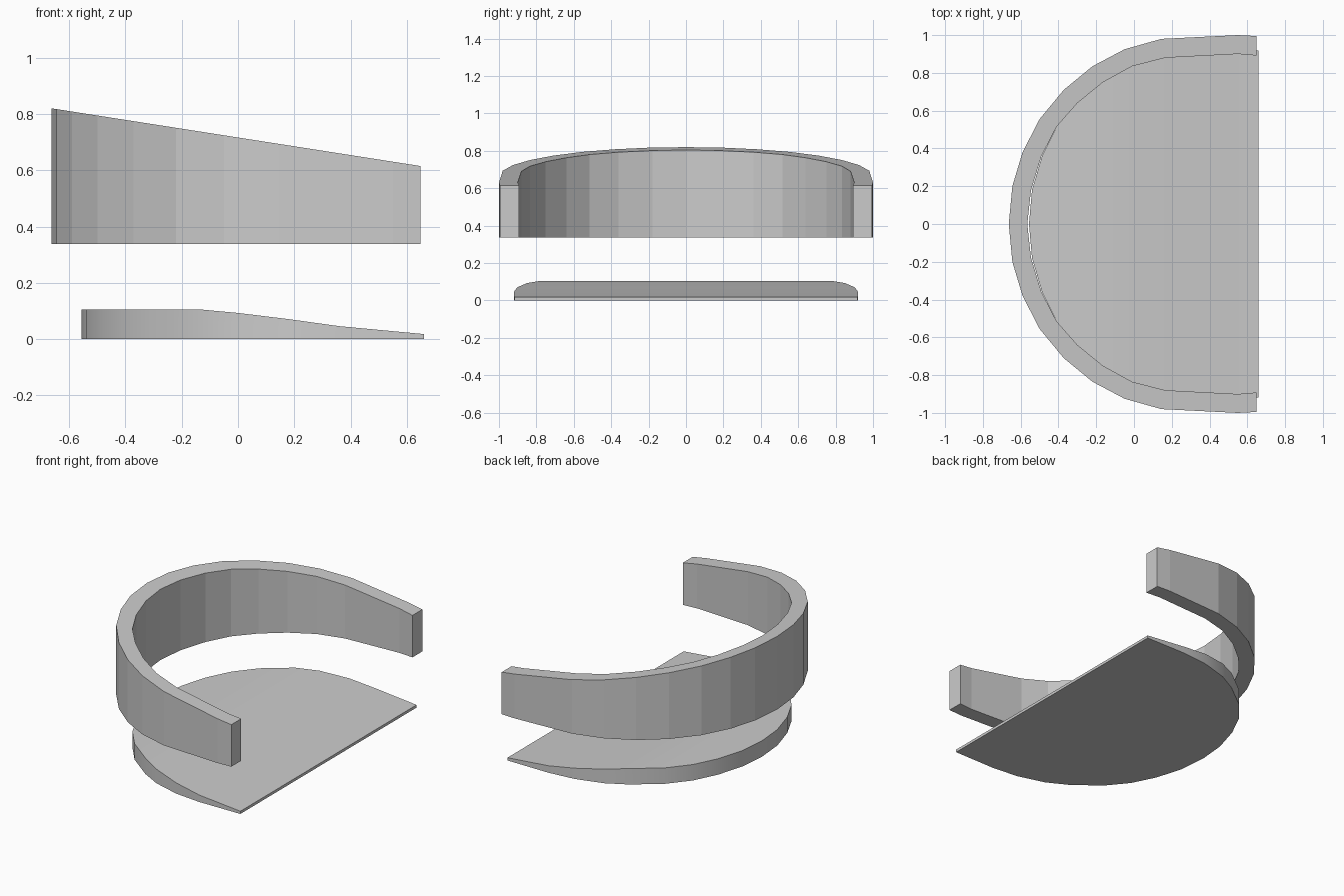
import bpy, bmesh

if "Cube" in bpy.data.objects:
    bpy.data.objects.remove(bpy.data.objects["Cube"])

# Half outlines in plan (y >= 0), from the rear centre to the front end
OUTER = [(-.663, 0), (-.644, .2), (-.59, .38), (-.5, .555), (-.372, .71),
         (-.22, .835), (-.05, .925), (.145, .98), (.55, 1.0), (.648, .995)]
INNER = [(-.565, 0), (-.545, .18), (-.49, .36), (-.41, .515), (-.30, .64),
         (-.165, .75), (-.01, .835), (.165, .88), (.55, .9), (.648, .892)]
PAD = [(-.556, 0), (-.54, .18), (-.487, .36), (-.41, .515), (-.30, .65), (-.13, .78),
       (0, .85), (.18, .902), (.36, .92), (.66, .918)]


def mirrored(half):
    return [(x, -y) for x, y in reversed(half[1:])] + half


def finish(name, bm):
    bmesh.ops.recalc_face_normals(bm, faces=bm.faces)
    mesh = bpy.data.meshes.new(name)
    bm.to_mesh(mesh)
    bm.free()
    obj = bpy.data.objects.new(name, mesh)
    bpy.context.collection.objects.link(obj)
    return obj


def band_top(x):
    return .82 - (x + .663) * .205 / 1.311


def pad_top(x):
    # Flat at the rear, easing down to a thin front edge
    profile = [(-1, .105), (-.13, .105), (0, .093), (.18, .071), (.36, .046), (.66, .018)]
    for (x0, z0), (x1, z1) in zip(profile, profile[1:]):
        if x <= x1:
            return z0 + (z1 - z0) * (x - x0) / (x1 - x0)
    return profile[-1][1]


# Wraparound backrest: sweep a four-cornered section along the plan curve
bm = bmesh.new()
sections = []
for (ox, oy), (ix, iy) in zip(mirrored(OUTER), mirrored(INNER)):
    corners = [(ox, oy, .338), (ox, oy, band_top(ox)),
               (ix, iy, band_top(ix)), (ix, iy, .338)]
    sections.append([bm.verts.new(c) for c in corners])
for a, b in zip(sections, sections[1:]):
    for k in range(4):
        n = (k + 1) % 4
        bm.faces.new((a[k], a[n], b[n], b[k]))
bm.faces.new(sections[0])
bm.faces.new(sections[-1])
finish("backrest_band", bm)

# Seat pad: three stacked rings form the wall
bm = bmesh.new()
outline = mirrored(PAD)
rings = [[bm.verts.new((x, y, pad_top(x) * f)) for x, y in outline]
         for f in (0, .5, 1)]
count = len(outline)
for low, high in zip(rings, rings[1:]):
    for i in range(count):
        j = (i + 1) % count
        bm.faces.new((low[i], low[j], high[j], high[i]))
bm.faces.new(rings[0])

# Pad top: strips joining the left and right edges
top = rings[2]
mid = count // 2
bm.faces.new((top[mid - 1], top[mid], top[mid + 1]))
for k in range(1, mid):
    bm.faces.new((top[mid - k], top[mid + k], top[mid + k + 1], top[mid - k - 1]))
pad = finish("seat_pad", bm)

bpy.ops.object.select_all(action='DESELECT')
pad.select_set(True)
bpy.context.view_layer.objects.active = pad
bpy.ops.object.shade_smooth_by_angle(angle=.6)
